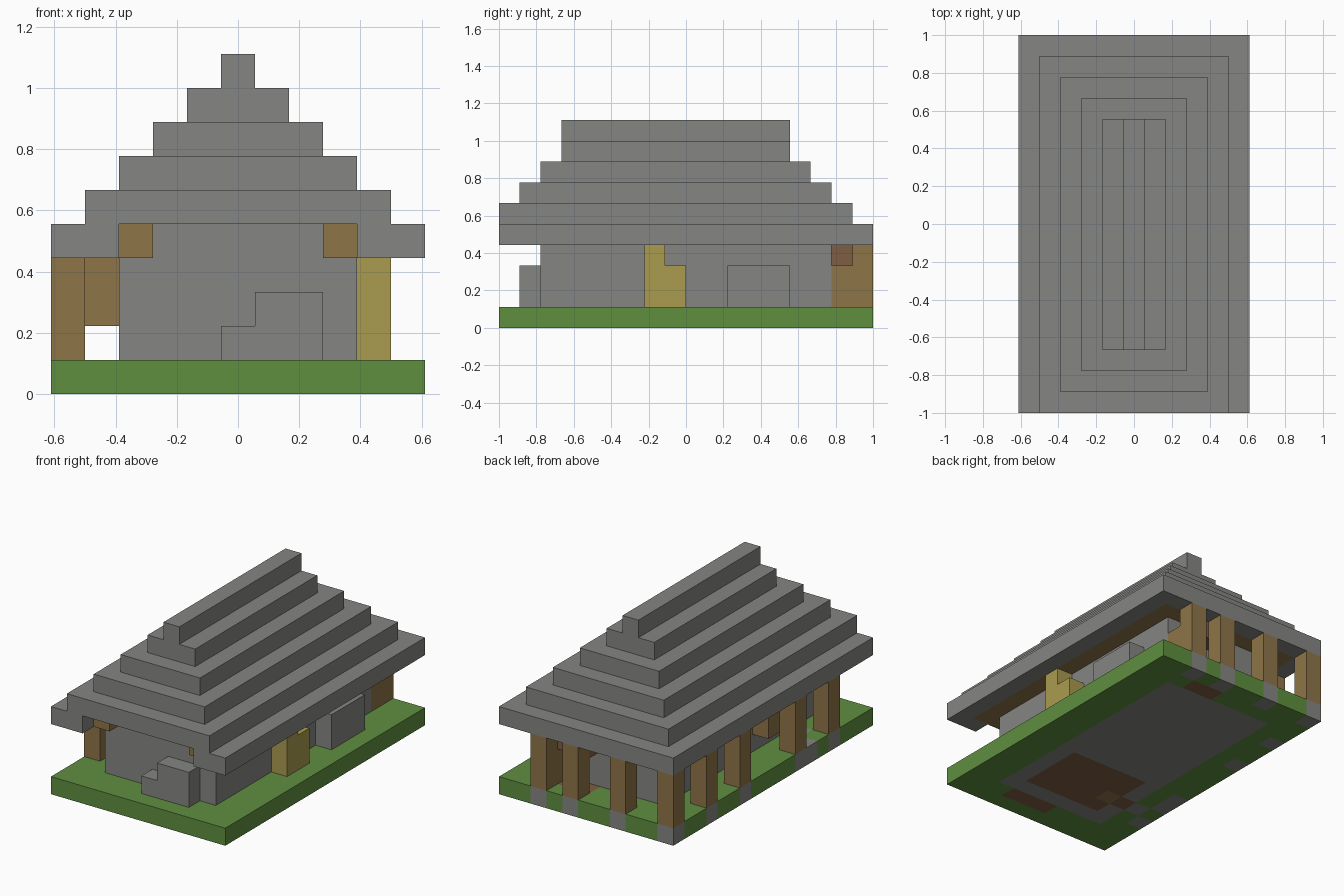
import bpy
import bmesh
from mathutils import Vector

if "Cube" in bpy.data.objects:
    bpy.data.objects.remove(bpy.data.objects["Cube"], do_unlink=True)

WIDE, LONG = 11, 18      # footprint in blocks
U = 2 / LONG             # block size


def material(name, r, g, b):
    m = bpy.data.materials.new(name)
    m.use_nodes = True
    m.diffuse_color = (r, g, b, 1)
    m.node_tree.nodes["Principled BSDF"].inputs["Base Color"].default_value = (r, g, b, 1)
    return m


STONE = material("grey stone", 0.235, 0.235, 0.225)
GRASS = material("grass green", 0.117, 0.275, 0.051)
WOOD = material("brown wood", 0.275, 0.178, 0.065)
STRAW = material("straw yellow", 0.402, 0.328, 0.08)
EARTH = material("red brown", 0.212, 0.109, 0.058)


def finish(name, bm, mats):
    mesh = bpy.data.meshes.new(name)
    bm.to_mesh(mesh)
    bm.free()
    for m in mats:
        mesh.materials.append(m)
    obj = bpy.data.objects.new(name, mesh)
    bpy.context.collection.objects.link(obj)
    return obj


def block(name, mat, x, y, z):
    """Box spanning block ranges (start, end) on each axis."""
    bm = bmesh.new()
    bmesh.ops.create_cube(bm, size=1)
    for v in bm.verts:
        v.co = Vector((
            (x[v.co.x > 0] - WIDE / 2) * U,
            (y[v.co.y > 0] - LONG / 2) * U,
            z[v.co.z > 0] * U))
    return finish(name, bm, [mat])


# Posts along the back and the right side
posts = [(8, 17), (6, 17), (3, 17), (0, 17), (0, 14), (0, 11), (0, 6), (0, 3)]


def ground_kind(i, j):
    """Material index of one ground block: grass, stone, earth or wood."""
    if (i, j) == (3, 4):
        return 3
    inner_floor = 3 <= i <= 7 and 3 <= j <= 6
    front_step = 5 <= i <= 7 and j == 1
    back_step = 6 <= i <= 7 and j == 16
    if inner_floor or front_step or back_step or (i, j) == (2, 4):
        return 2
    house = 2 <= i <= 8 and 2 <= j <= 15
    if house or (i, j) in posts or (i, j) in [(0, 5), (1, 4)]:
        return 1
    return 0


# Ground slab, coloured block by block
bm = bmesh.new()
bmesh.ops.create_grid(bm, x_segments=WIDE, y_segments=LONG, size=1)
for v in bm.verts:
    v.co.x *= WIDE / LONG
top = bmesh.ops.extrude_face_region(bm, geom=bm.faces[:])["geom"]
bmesh.ops.translate(bm, vec=(0, 0, U), verts=[g for g in top if isinstance(g, bmesh.types.BMVert)])
bmesh.ops.recalc_face_normals(bm, faces=bm.faces[:])
for f in bm.faces:
    c = f.calc_center_median() - f.normal * U * 0.3
    f.material_index = ground_kind(int(c.x / U + WIDE / 2), int(c.y / U + LONG / 2))
finish("ground", bm, [GRASS, STONE, EARTH, WOOD])

# House body
block("walls", STONE, (2, 9), (2, 16), (1, 4))
block("upper_wall", STONE, (3, 8), (2, 16), (4, 5))
block("front_step_low", STONE, (5, 6), (1, 2), (1, 2))
block("front_step_high", STONE, (6, 8), (1, 2), (1, 3))
block("side_bench", STONE, (9, 10), (11, 14), (1, 3))

# Straw stack
block("straw_tall", STRAW, (9, 10), (7, 8), (1, 4))
block("straw_short", STRAW, (9, 10), (8, 9), (1, 3))

# Timber
for i, j in posts:
    block("post", WOOD, (i, i + 1), (j, j + 1), (1, 4))
block("back_plank", WOOD, (8, 9), (16, 17), (1, 3))
block("back_lintel", EARTH, (6, 8), (16, 17), (3, 4))
block("hanging_plank", WOOD, (1, 2), (7, 8), (2, 4))

# Timber ceiling under the eaves
for x in ((1, 3), (8, 10)):
    block("ceiling_beam", WOOD, x, (1, 16), (4, 5))
block("back_ceiling_beam", WOOD, (1, 10), (16, 17), (4, 5))

# Eaves ring, open in the middle of the front
for x in ((0, 1), (10, 11)):
    block("side_eave", STONE, x, (0, 18), (4, 5))
for x in ((1, 2), (9, 10)):
    block("front_eave", STONE, x, (0, 1), (4, 5))
block("back_eave", STONE, (1, 10), (17, 18), (4, 5))

# Stepped roof
for n in range(5):
    inset = min(n, 3)
    block("roof_step", STONE, (n + 1, WIDE - n - 1), (inset, LONG - 1 - inset), (n + 5, n + 6))
